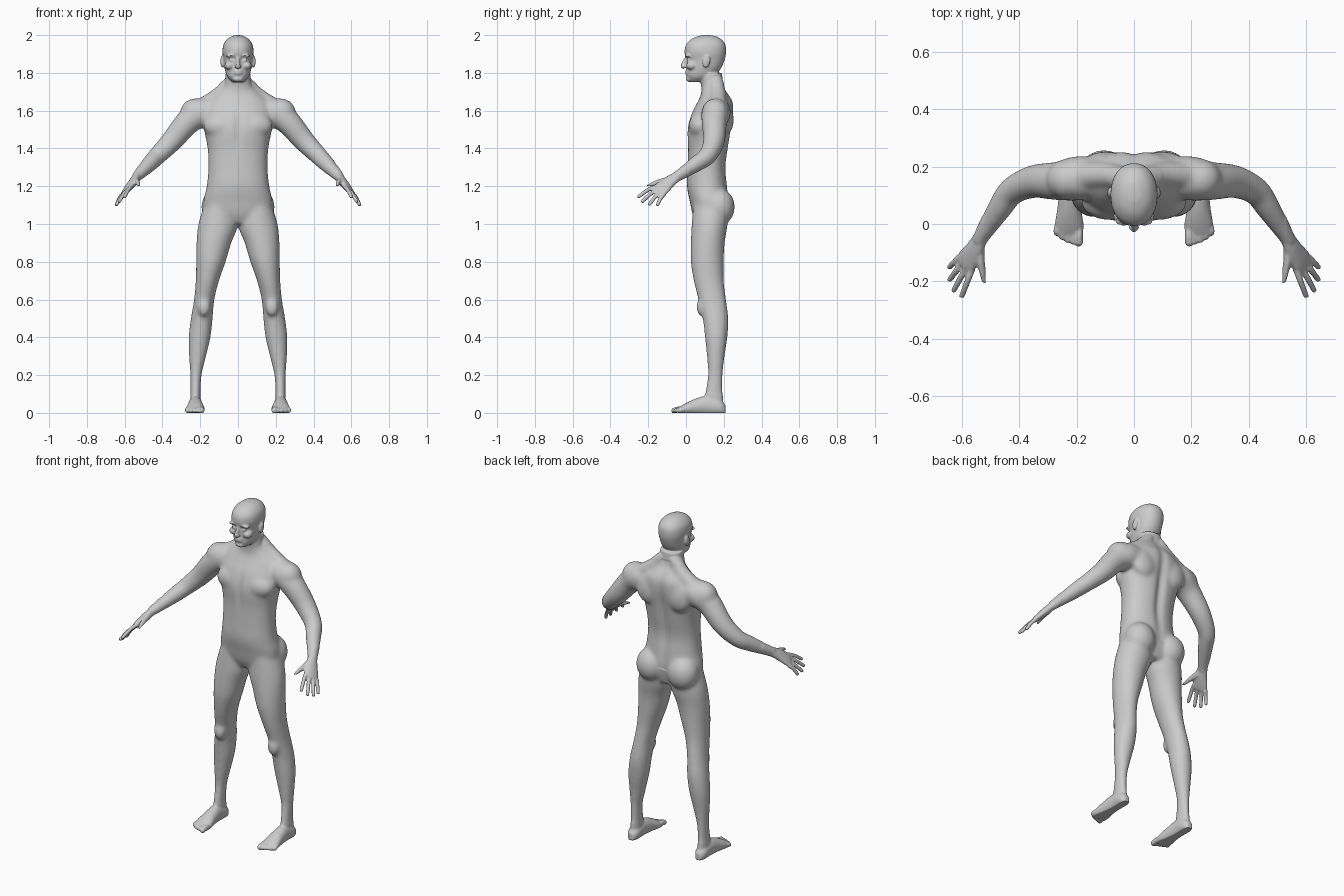
import bpy, bmesh, math
from mathutils import Vector, Matrix

old = bpy.data.objects.get("Cube")
if old:
    bpy.data.objects.remove(old)

GREY = (.6, .6, .6, 1)
skin = bpy.data.materials.new("plain grey")
skin.use_nodes = True
skin.diffuse_color = GREY
skin.node_tree.nodes["Principled BSDF"].inputs["Base Color"].default_value = GREY

SIDEWAYS, FORWARD, UP = Vector((1, 0, 0)), Vector((0, -1, 0)), Vector((0, 0, 1))
bm = bmesh.new()


def spline(rows, steps=5):
    """Catmull-Rom samples through rows of equal length."""
    rows = [Vector(row) for row in rows]
    padded = [rows[0]] + rows + [rows[-1]]
    samples = []
    for a, b, c, d in zip(padded, padded[1:], padded[2:], padded[3:]):
        for i in range(steps):
            t = i / steps
            bend = (2 * a - 5 * b + 4 * c - d) * t + (3 * b - a - 3 * c + d) * t * t
            samples.append(b + (c - a + bend) * t / 2)
    return samples + [rows[-1]]


def tube(rows, ref=SIDEWAYS, normal=None, power=1, sides=32):
    """Closed loft through rows of x, y, z, radius along ref, other radius."""
    rows = spline(rows)
    last = len(rows) - 1
    rings = []
    for i, row in enumerate(rows):
        centre = Vector(row[:3])
        ahead, behind = rows[min(i + 1, last)], rows[max(i - 1, 0)]
        along = normal or Vector((ahead - behind)[:3]).normalized()
        u = (ref - along * ref.dot(along)).normalized()
        v = along.cross(u)
        ring = []
        for k in range(sides):
            angle = math.tau * k / sides
            c, s = math.cos(angle), math.sin(angle)
            c = math.copysign(abs(c) ** power, c)
            s = math.copysign(abs(s) ** power, s)
            ring.append(bm.verts.new(centre + u * c * row[3] + v * s * row[4]))
        rings.append(ring)
    for low, high in zip(rings, rings[1:]):
        for k in range(sides):
            j = (k + 1) % sides
            bm.faces.new((low[k], low[j], high[j], high[k]))
    bm.faces.new(rings[0][::-1])
    bm.faces.new(rings[-1])


def upright(rows, power=1):
    """Level sections given by height and their inner, outer, front and back limits."""
    tube([((inner + outer) / 2, (front + back) / 2, z, (outer - inner) / 2, (back - front) / 2)
          for z, inner, outer, front, back in rows], normal=UP, power=power)


def trunk(rows, power):
    """Level centred sections given by height, half width, front and back."""
    upright([(z, -half, half, front, back) for z, half, front, back in rows], power)


def ball(centre, size, tilt=0, axis='X'):
    matrix = (Matrix.Translation(centre) @ Matrix.Rotation(math.radians(tilt), 4, axis)
              @ Matrix.Diagonal((*size, 1)))
    bmesh.ops.create_icosphere(bm, subdivisions=3, radius=1, matrix=matrix)


def digit(base, tip, thick, thin, arch):
    """Slightly arched finger or toe with a round tip."""
    base, tip = Vector(base), Vector(tip)
    middle = base.lerp(tip, .5) + UP * arch
    mean = (thick + thin) / 2
    tube([(*base, thick, thick), (*middle, mean, mean), (*tip, thin, thin)], sides=16)
    ball(tip, (thin, thin, thin))


# Leg
upright([(1.13, .02, .17, .04, .22), (1, 0, .21, .03, .22), (.9, .035, .22, .025, .205),
         (.8, .065, .222, .025, .2), (.7, .1, .224, .04, .2), (.6, .125, .233, .065, .213),
         (.5, .134, .25, .088, .225), (.4, .145, .262, .1, .22), (.3, .168, .26, .11, .205),
         (.2, .192, .253, .115, .195), (.1, .198, .252, .1, .195), (.03, .195, .255, .1, .2)])
ball((.18, .08, .56), (.035, .025, .05))  # kneecap
ball((.105, .175, 1.09), (.09, .084, .1))  # buttock

# Foot, by distance, half width and height of the instep; the sole is flattened later
foot_x, sole = .226, -.012
tube([(foot_x, y, (top + sole) / 2, half, (top - sole) / 2)
      for y, half, top in ((.21, .016, .04), (.18, .034, .07), (.11, .036, .09),
                           (.05, .042, .075), (0, .05, .052), (-.035, .047, .032))],
     normal=FORWARD)

# Toes, shorter and thinner towards the outside
for i in range(5):
    thick = .016 if i == 0 else .012
    x = .193 + .019 * i
    digit((x, -.01, .017), (x, .002 * i * i - .063, .012), thick, thick, .004)

# Arm, by centre and radius
across = Vector((.55, .67, -.49))
tube([(x, y, z, r, r) for x, y, z, r in (
    (.1, .165, 1.6, .06), (.19, .16, 1.59, .078), (.265, .15, 1.54, .068),
    (.35, .148, 1.44, .058), (.425, .115, 1.363, .049), (.465, .06, 1.322, .044),
    (.51, -.01, 1.275, .034), (.54, -.06, 1.243, .026))], ref=across)
ball((.235, .155, 1.595), (.075, .07, .068), 40, 'Y')  # shoulder cap

# Palm
tube([(.535, -.05, 1.25, .029, .022), (.556, -.09, 1.222, .037, .022),
      (.583, -.13, 1.187, .045, .018), (.594, -.148, 1.172, .04, .013)], ref=across)

# Fingers spread evenly over the knuckles, then the thumb
index_knuckle, little_knuckle = Vector((.563, -.152, 1.2)), Vector((.608, -.114, 1.16))
tips = ((.6, -.25, 1.145), (.628, -.23, 1.12), (.642, -.193, 1.105), (.643, -.15, 1.103))
for i, tip in enumerate(tips):
    digit(index_knuckle.lerp(little_knuckle, i / 3), tip, .012, .01, .008)
digit((.54, -.09, 1.23), (.52, -.205, 1.203), .021, .01, .004)

# Chest, shoulder blade and collar muscles
ball((.085, .075, 1.52), (.1, .062, .07), -8)
ball((.1, .2, 1.57), (.085, .052, .1), 8)
tube([(.03, .155, 1.76, .035, .04), (.1, .17, 1.675, .05, .045), (.2, .165, 1.61, .05, .05)])

# Face half: eye, brow, cheekbone, nostril and ear
ball((.034, .01, 1.87), (.014, .013, .012))
ball((.036, .01, 1.893), (.03, .016, .009), 12, 'Y')
ball((.046, .03, 1.838), (.026, .03, .022))
ball((.011, -.012, 1.833), (.008, .01, .007))
ball((.084, .108, 1.86), (.009, .02, .034), -12)

# Mirror the built half
half_body = bm.verts[:] + bm.edges[:] + bm.faces[:]
copied = bmesh.ops.duplicate(bm, geom=half_body)["geom"]
copied_verts = [item for item in copied if isinstance(item, bmesh.types.BMVert)]
bmesh.ops.scale(bm, vec=(-1, 1, 1), verts=copied_verts)

# Torso and neck
trunk([(1, .09, .06, .2), (1.05, .17, .035, .215), (1.12, .183, .02, .225),
       (1.2, .166, .005, .22), (1.3, .157, .008, .212), (1.4, .161, .01, .225),
       (1.5, .18, .007, .24), (1.58, .185, .027, .253), (1.645, .165, .06, .25),
       (1.69, .12, .08, .225), (1.73, .076, .08, .2), (1.8, .065, .07, .19)], power=.88)

# Head
trunk([(1.752, .03, .02, .1), (1.78, .057, .004, .145), (1.82, .07, .003, .183),
       (1.87, .076, 0, .205), (1.91, .082, -.008, .212), (1.95, .077, 0, .208),
       (1.98, .056, .03, .185), (1.996, .028, .07, .15), (2, .006, .1, .12)], power=.93)

# Nose, lips and chin
tube([(0, .008, 1.885, .009, .012), (0, -.006, 1.86, .009, .012),
      (0, -.017, 1.838, .012, .012), (0, -.008, 1.826, .01, .01)])
for z in (1.796, 1.809):
    ball((0, .008, z), (.023, .014, .006))
ball((0, .022, 1.768), (.03, .022, .017))
bmesh.ops.recalc_face_normals(bm, faces=bm.faces[:])

mesh = bpy.data.meshes.new("body parts")
bm.to_mesh(mesh)
bm.free()
body = bpy.data.objects.new("body", mesh)
bpy.context.scene.collection.objects.link(body)

# Fuse all parts into one skin
fuse = body.modifiers.new("fuse", 'REMESH')
fuse.mode = 'VOXEL'
fuse.voxel_size = .0052
depsgraph = bpy.context.evaluated_depsgraph_get()
fused = bpy.data.meshes.new_from_object(body.evaluated_get(depsgraph))
body.modifiers.clear()
body.data = fused


def bump(distance, width):
    return math.exp(-(distance / width) ** 2)


# Blend the joints, keep face, hands and feet crisp
bm = bmesh.new()
bm.from_mesh(fused)
core = [v for v in bm.verts if .1 < v.co.z < 1.74 and abs(v.co.x) < .53]
for verts, times in ((core, 32), (bm.verts[:], 2)):
    for i in range(times):
        bmesh.ops.smooth_vert(bm, verts=verts, factor=.5,
                              use_axis_x=True, use_axis_y=True, use_axis_z=True)

# Spine groove, breastbone line, eye hollows and flat soles
for v in bm.verts:
    x, y, z = v.co
    if y > .15 and 1.1 < z < 1.75:
        v.co.y -= .016 * bump(x, .028) * bump(z - 1.42, .26)
    elif y < .1 and abs(x) < .15 and z < 1.75:
        v.co.y += .008 * bump(x, .02) * bump(z - 1.5, .1)
    elif y < .06 and z > 1.8:
        v.co.y += .009 * bump(abs(x) - .03, .016) * bump(z - 1.873, .011)
    v.co.z = max(z, 0)
bm.to_mesh(fused)
bm.free()

fused.name = "body"
fused.materials.clear()
fused.materials.append(skin)
fused.shade_smooth()
